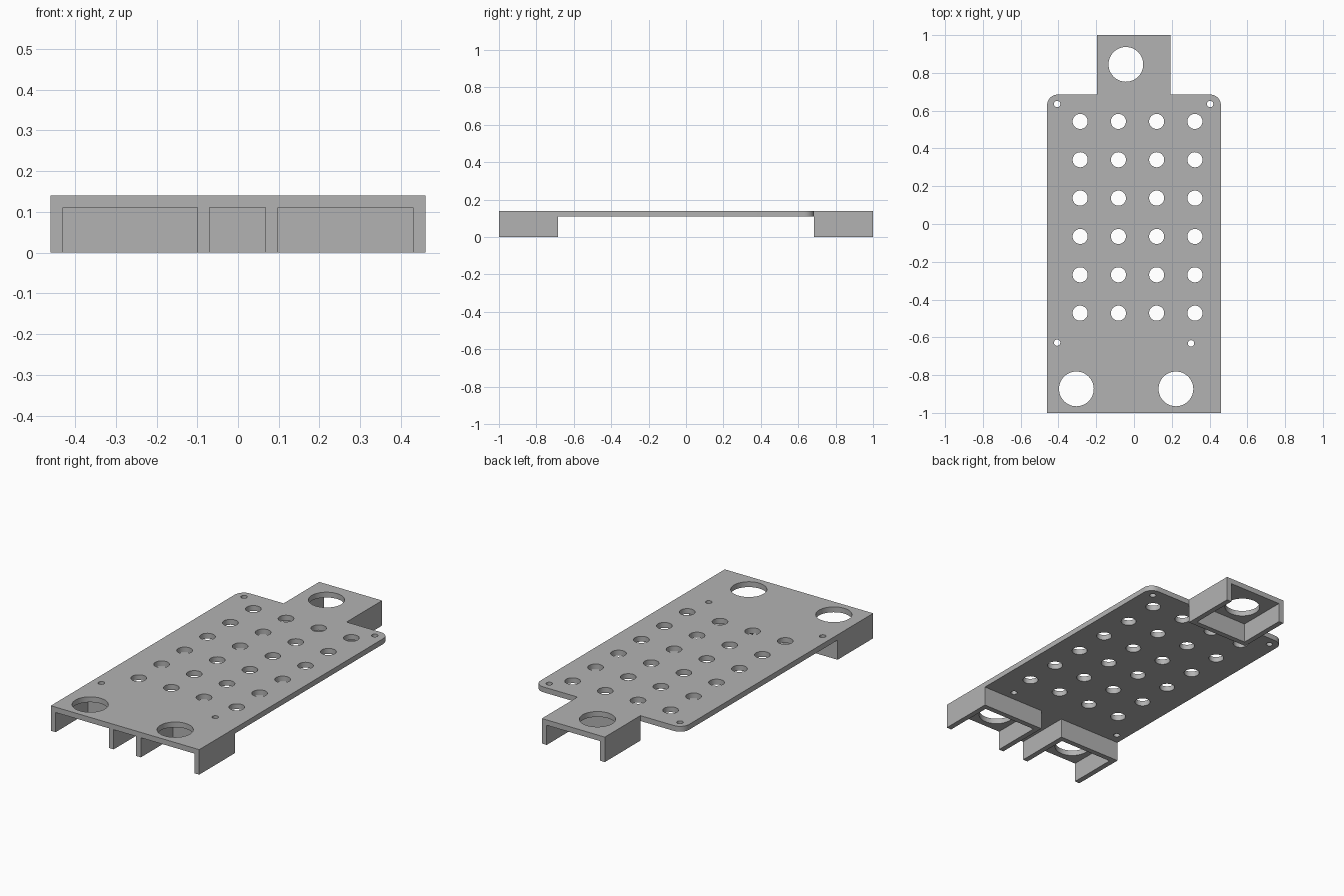
import bpy
import bmesh
from math import cos, sin, pi, radians

cube = bpy.data.objects.get("Cube")
if cube:
    bpy.data.objects.remove(cube, do_unlink=True)

TOP, UNDER, WALL = 0.14, 0.11, 0.03

grey = bpy.data.materials.new("plain_grey")
grey.use_nodes = True
colour = (0.45, 0.45, 0.45, 1)
grey.diffuse_color = colour
grey.node_tree.nodes["Principled BSDF"].inputs["Base Color"].default_value = colour


def arc(cx, cy, r, start, end, steps):
    angles = [radians(start + (end - start) * i / steps) for i in range(steps + 1)]
    return [(cx + r * cos(a), cy + r * sin(a)) for a in angles]


def circle(cx, cy, r, sides):
    return arc(cx, cy, r, 0, 360, sides)[:-1]


def extrude_outline(name, loops, z0, z1):
    """Fill the first loop, leave the others as holes, and give it thickness."""
    curve = bpy.data.curves.new(name, "CURVE")
    curve.dimensions = "2D"
    curve.fill_mode = "BOTH"
    curve.extrude = (z1 - z0) / 2
    for loop in loops:
        spline = curve.splines.new("POLY")
        spline.points.add(len(loop) - 1)
        for point, (x, y) in zip(spline.points, loop):
            point.co = (x, y, 0, 1)
        spline.use_cyclic_u = True
    obj = bpy.data.objects.new(name, curve)
    bpy.context.collection.objects.link(obj)
    obj.location.z = (z0 + z1) / 2
    bpy.ops.object.select_all(action="DESELECT")
    obj.select_set(True)
    bpy.context.view_layer.objects.active = obj
    bpy.ops.object.convert(target="MESH")
    obj = bpy.context.object
    bm = bmesh.new()
    bm.from_mesh(obj.data)
    bmesh.ops.remove_doubles(bm, verts=bm.verts, dist=0.0005)
    bmesh.ops.recalc_face_normals(bm, faces=bm.faces)
    bm.to_mesh(obj.data)
    bm.free()
    obj.data.materials.clear()
    obj.data.materials.append(grey)
    bpy.ops.object.shade_smooth_by_angle(angle=radians(30))


# Perforated plate with rounded back corners and a narrow back tab
W, SHOULDER, R = 0.46, 0.685, 0.055
TAB_L, TAB_R = 0.193, -0.197
outline = [(-W, -1), (W, -1)]
outline += arc(W - R, SHOULDER - R, R, 0, 90, 8)
outline += [(TAB_L, SHOULDER), (TAB_L, 1), (TAB_R, 1), (TAB_R, SHOULDER)]
outline += arc(R - W, SHOULDER - R, R, 90, 180, 8)

vents = [circle(-0.285 + 0.2025 * i, 0.543 - 0.203 * j, 0.04, 32)
         for i in range(4) for j in range(6)]
screws = [circle(x, y, 0.017, 20) for x, y in
          [(-0.407, 0.635), (0.403, 0.635), (-0.407, -0.628), (0.302, -0.632)]]
sockets = [circle(x, y, 0.092, 48) for x, y in
           [(-0.043, 0.845), (-0.305, -0.873), (0.222, -0.873)]]
extrude_outline("perforated_plate", [outline] + vents + screws + sockets, UNDER, TOP)


# Three-sided skirts under the plate, each open at its outer end
def skirt(name, x0, x1, y_open, y_wall):
    inner = y_wall + (WALL if y_open > y_wall else -WALL)
    extrude_outline(name, [[
        (x0, y_open), (x0, y_wall), (x1, y_wall), (x1, y_open),
        (x1 - WALL, y_open), (x1 - WALL, inner),
        (x0 + WALL, inner), (x0 + WALL, y_open)]], 0, UNDER)


skirt("front_right_skirt", -W, -0.07, -1, -0.685)
skirt("front_left_skirt", 0.068, W, -1, -0.685)
skirt("back_tab_skirt", TAB_R, TAB_L, 1, SHOULDER)
